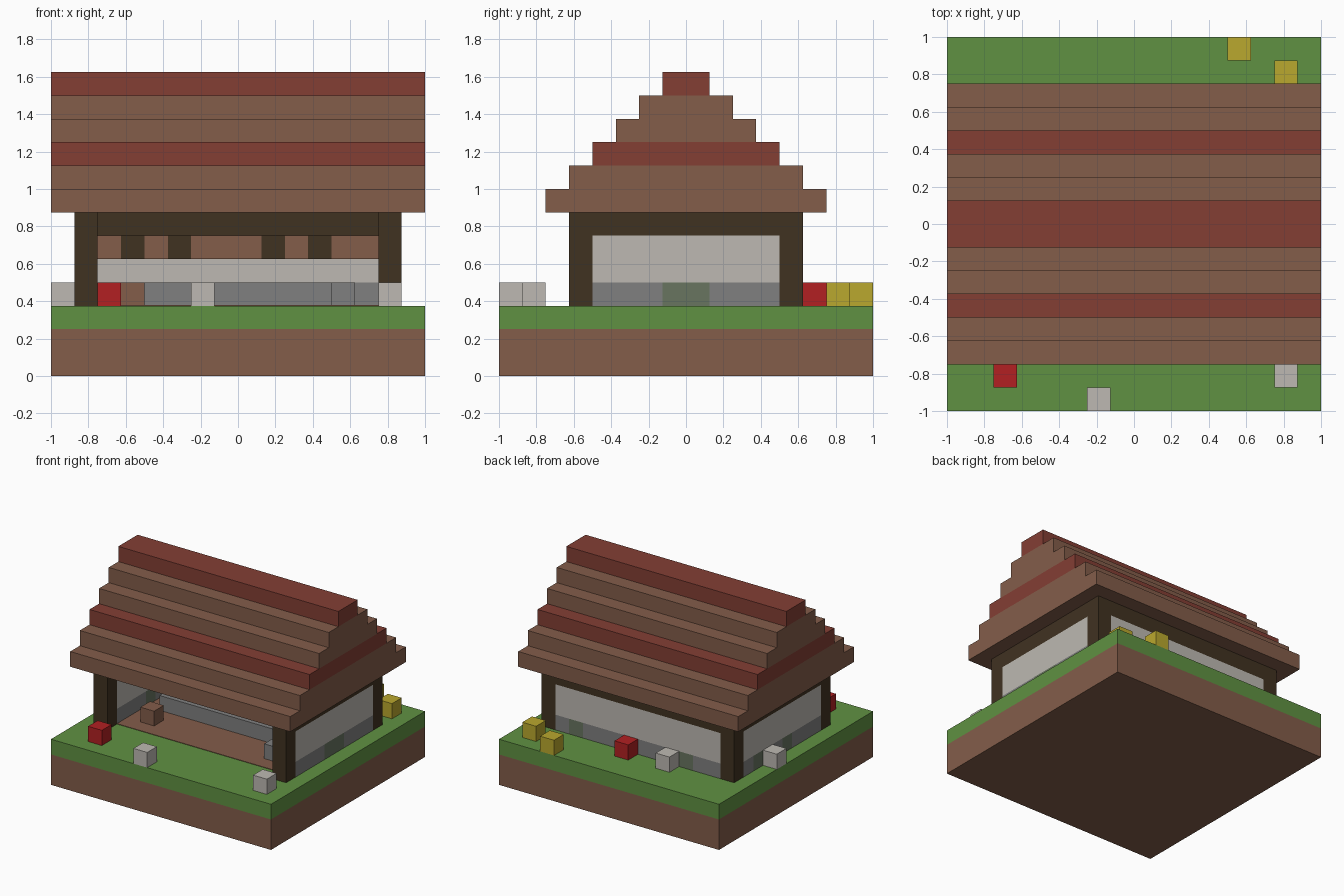
import bpy
import bmesh

cube = bpy.data.objects.get("Cube")
if cube:
    bpy.data.objects.remove(cube, do_unlink=True)

U = 0.125  # edge of one block


def linear(c):
    c /= 255
    return c / 12.92 if c <= 0.04045 else ((c + 0.055) / 1.055) ** 2.4


def material(name, r, g, b):
    m = bpy.data.materials.new(name)
    m.use_nodes = True
    col = (linear(r), linear(g), linear(b), 1)
    m.diffuse_color = col
    m.node_tree.nodes["Principled BSDF"].inputs["Base Color"].default_value = col
    return m


BROWN = material("brown", 131, 93, 74)
TILE = material("red brown", 131, 62, 52)
GRASS = material("grass green", 96, 145, 66)
TIMBER = material("dark timber", 64, 50, 33)
PLASTER = material("pale plaster", 189, 185, 178)
STONE = material("grey stone", 128, 128, 128)
MOSS = material("mossy stone", 104, 117, 96)
RED = material("red", 178, 32, 34)
YELLOW = material("yellow", 186, 168, 46)


def box(name, mat, x, y, z):
    """Box from (low, high) ranges counted in blocks."""
    bm = bmesh.new()
    bmesh.ops.create_cube(bm, size=1)
    for v in bm.verts:
        v.co = [U * (r[0] if c < 0 else r[1]) for c, r in zip(v.co, (x, y, z))]
    mesh = bpy.data.meshes.new(name)
    bm.to_mesh(mesh)
    bm.free()
    mesh.materials.append(mat)
    obj = bpy.data.objects.new(name, mesh)
    bpy.context.collection.objects.link(obj)
    return obj


def block(name, mat, x, y, z=3):
    return box(name, mat, (x, x + 1), (y, y + 1), (z, z + 1))


def stone_course(name, start, end, mossy, place):
    """Lower wall row, split into plain and mossy runs."""
    run = start
    for i in range(start + 1, end + 1):
        if i == end or (i in mossy) != (run in mossy):
            place(name, MOSS if run in mossy else STONE, (run, i))
            run = i


# Ground
box("earth_base", BROWN, (-8, 8), (-8, 8), (0, 2))
box("grass_layer", GRASS, (-8, 8), (-8, 8), (2, 3))
box("floor", BROWN, (-6, 6), (-4, 4), (2.9, 3.03))

# Corner posts
for x in (-7, 6):
    for y in (-5, 4):
        box("corner_post", TIMBER, (x, x + 1), (y, y + 1), (3, 7))

# Side walls
for side, x, mossy in (("left", 6, (-1, 0)), ("right", -7, (-1, 2))):
    xr = (x, x + 1)
    stone_course(side + "_wall_stone", -4, 4, mossy,
                 lambda n, m, r: box(n, m, xr, r, (3, 4)))
    box(side + "_wall_panel", PLASTER, xr, (-4, 4), (4, 6))
    box(side + "_wall_beam", TIMBER, xr, (-4, 4), (6, 7))

# Back wall
stone_course("back_wall_stone", -6, 6, (-4, 4),
             lambda n, m, r: box(n, m, r, (4, 5), (3, 4)))
box("back_wall_panel", PLASTER, (-6, 6), (4, 5), (4, 6))
box("back_wall_beam", TIMBER, (-6, 6), (4, 5), (6, 7))

# Shelf row along the back wall
for x in range(-6, 6):
    block("shelf_block", TIMBER if x in (-5, -3, 1, 3) else BROWN, x, 3, 5)

# Counter and stools
box("counter", STONE, (-5, 5), (-1, 1), (3, 4))
block("wooden_stool", BROWN, -5, -3)
block("stone_stool", STONE, 4, -3)

# Stepped roof
for i, mat in enumerate((BROWN, BROWN, TILE, BROWN, BROWN, TILE)):
    box("roof_step", mat, (-8, 8), (i - 6, 6 - i), (7 + i, 8 + i))

# Flowers and stones in the garden
for x, y in ((-6, -7), (0, 5)):
    block("red_flower", RED, x, y)
for x, y in ((4, 7), (6, 6)):
    block("yellow_flower", YELLOW, x, y)
for x, y in ((6, -7), (-2, -8), (-3, 5), (-8, 1)):
    block("garden_stone", PLASTER, x, y)
